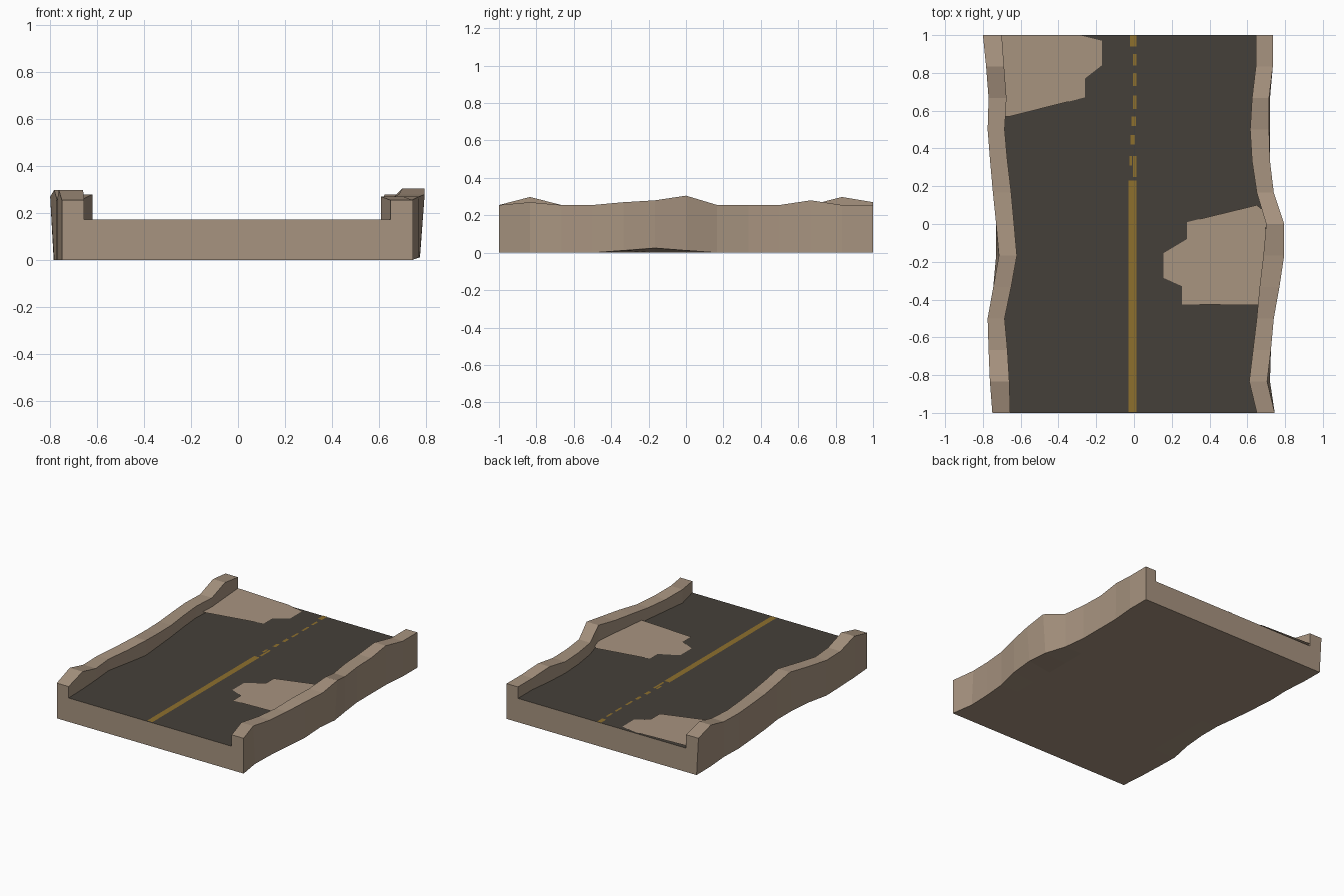
import bpy

if "Cube" in bpy.data.objects:
    bpy.data.objects.remove(bpy.data.objects["Cube"])


def material(name, rgb):
    m = bpy.data.materials.new(name)
    m.diffuse_color = (*rgb, 1)
    m.use_nodes = True
    m.node_tree.nodes["Principled BSDF"].inputs["Base Color"].default_value = m.diffuse_color
    return m


SAND = material("sandstone", (0.39, 0.295, 0.215))
ASPHALT = material("asphalt", (0.06, 0.051, 0.041))
YELLOW = material("faded_yellow", (0.27, 0.16, 0.027))


def add_mesh(name, verts, faces, mats, indices=None):
    me = bpy.data.meshes.new(name)
    me.from_pydata(verts, [], faces)
    for m in mats:
        me.materials.append(m)
    if indices:
        me.polygons.foreach_set("material_index", indices)
    me.update()
    ob = bpy.data.objects.new(name, me)
    bpy.context.collection.objects.link(ob)
    return ob


# Bank outlines at 13 even stations from front to back
N = 13
left_out = [.75, .763, .77, .775, .745, .715, .73, .747, .762, .775, .77, .783, .80]
left_in = [.655, .66, .67, .685, .65, .62, .635, .65, .67, .685, .675, .688, .70]
left_top = [.255, .298, .255, .255, .265, .28, .265, .255, .255, .255, .255, .298, .27]
right_out = [.745, .705, .725, .74, .77, .795, .795, .74, .72, .715, .715, .735, .735]
right_in = [.65, .61, .63, .65, .665, .685, .70, .65, .625, .615, .625, .645, .645]
right_top = [.255, .27, .255, .255, .27, .28, .305, .255, .255, .255, .28, .255, .255]
# How far the underside lifts at the right edge
lift = {4: .012, 5: .025, 6: .012}
DECK = .172

# Road slab: one loft with raised banks
verts, faces, idx = [], [], []
for i in range(N):
    y = -1 + 2 * i / (N - 1)
    lo, li, ro, ri = left_out[i], left_in[i], right_out[i], right_in[i]
    lb = min(max(lo, .73), .785)
    rb = min(max(ro, .72), .775)
    section = [(-.6, 0), (-lb, .004 if 3 < i < 7 else 0), (-lo, left_top[i]),
               (-li, left_top[i]), (-li, DECK), (ri, DECK), (ri, right_top[i]),
               (ro, right_top[i]), (rb, lift.get(i, 0)), (.6, 0)]
    verts += [(x, y, z) for x, z in section]
K = 10
for i in range(N - 1):
    for k in range(K):
        a, b = i * K + k, i * K + (k + 1) % K
        faces.append((a, a + K, b + K, b))
        idx.append(1 if k == 4 else 0)
faces.append(tuple(range(K)))
faces.append(tuple(reversed(range((N - 1) * K, N * K))))
idx += [0, 0]
slab = add_mesh("road_slab", verts, faces, [SAND, ASPHALT], idx)

# Sand drifts: thin sloped patches rising towards the banks
drifts = {
    "left_sand_drift": [(-.71, 1), (-.70, .57), (-.655, .57), (-.26, .67), (-.26, .77),
                        (-.17, .84), (-.17, .97), (-.29, 1)],
    "right_sand_drift": [(.70, .06), (.65, .10), (.28, .01), (.28, -.08), (.155, -.155),
                         (.155, -.285), (.255, -.33), (.255, -.425), (.66, -.43), (.69, -.25)],
}
for name, outline in drifts.items():
    pts = [(x, y, DECK + .002 + .03 * max(abs(x) - .15, 0)) for x, y in outline]
    add_mesh(name, pts, [tuple(range(len(pts)))], [SAND])

# Worn centre line: long stripe, then broken dashes
stripes = [(-.03, .012, -.995, .23), (-.004, .012, .25, .36), (-.025, -.01, .31, .36),
           (-.018, .006, .42, .47), (-.012, .01, .52, .57), (-.004, .012, .61, .68),
           (-.004, .012, .73, .80), (-.004, .012, .84, .90), (-.02, .012, .94, 1)]
verts, faces = [], []
for x0, x1, y0, y1 in stripes:
    n = len(verts)
    verts += [(x0, y0, DECK + .002), (x1, y0, DECK + .002),
              (x1, y1, DECK + .002), (x0, y1, DECK + .002)]
    faces.append((n, n + 1, n + 2, n + 3))
add_mesh("centre_line", verts, faces, [YELLOW])

# Consistent outward normals
import bmesh
for ob in bpy.data.objects:
    bm = bmesh.new()
    bm.from_mesh(ob.data)
    if ob == slab:
        bmesh.ops.recalc_face_normals(bm, faces=bm.faces)
    else:
        for f in bm.faces:
            f.normal_update()
            if f.normal.z < 0:
                f.normal_flip()
    bm.to_mesh(ob.data)
    bm.free()
